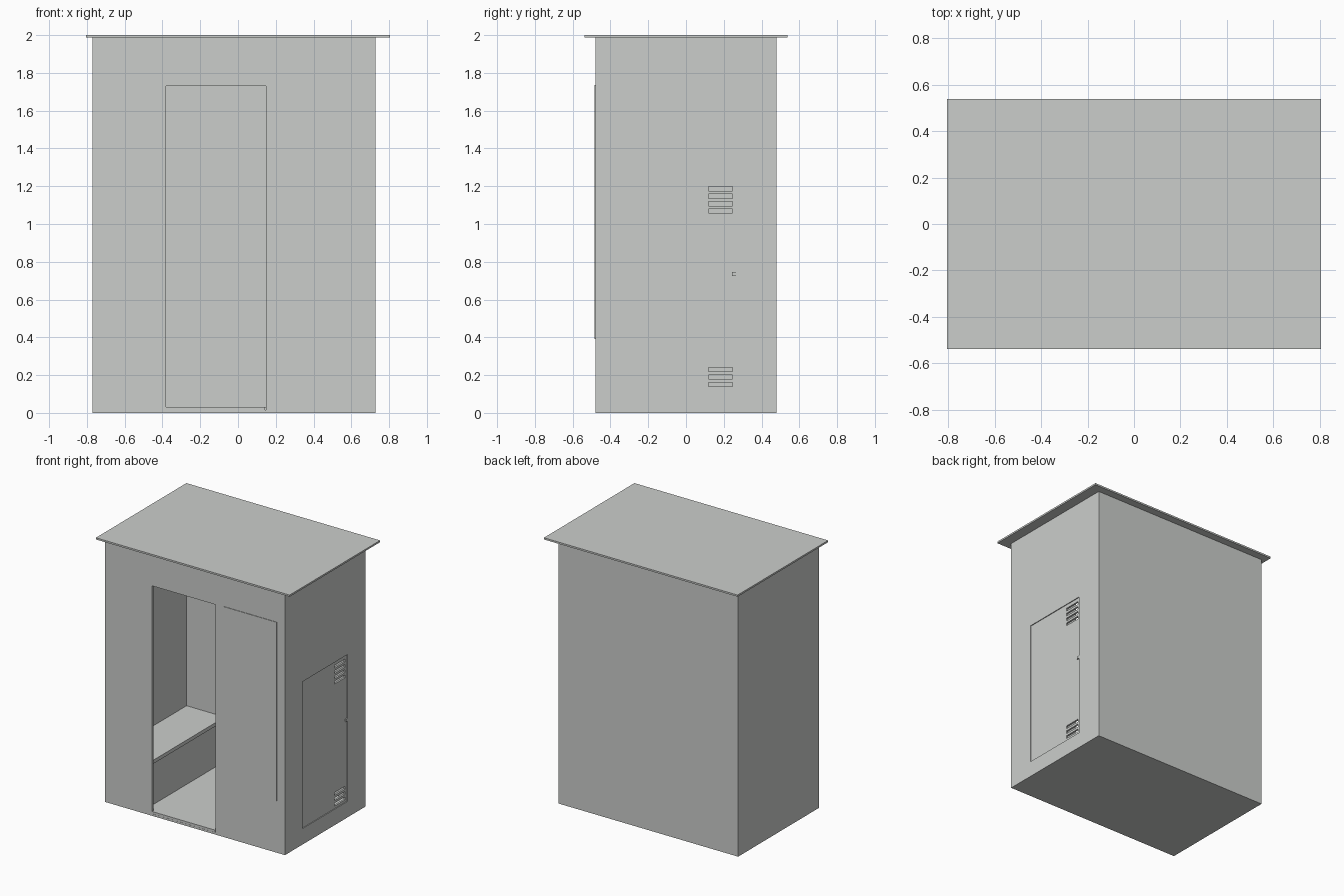
import bpy
import bmesh
from mathutils import Vector

if "Cube" in bpy.data.objects:
    bpy.data.objects.remove(bpy.data.objects["Cube"])

grey = bpy.data.materials.new("warm_grey")
grey.diffuse_color = (0.60, 0.615, 0.60, 1)
grey.use_nodes = True
grey.node_tree.nodes["Principled BSDF"].inputs["Base Color"].default_value = grey.diffuse_color


def box(name, x, y, z):
    """Box from (min, max) ranges on each axis."""
    bm = bmesh.new()
    bmesh.ops.create_cube(bm, size=1)
    lo, hi = Vector((x[0], y[0], z[0])), Vector((x[1], y[1], z[1]))
    for v in bm.verts:
        v.co = Vector([hi[i] if v.co[i] > 0 else lo[i] for i in range(3)])
    mesh = bpy.data.meshes.new(name)
    bm.to_mesh(mesh)
    bm.free()
    mesh.materials.append(grey)
    obj = bpy.data.objects.new(name, mesh)
    bpy.context.collection.objects.link(obj)
    return obj


def cut(target, name, x, y, z):
    """Subtract a box from the target, then remove the cutter."""
    cutter = box(name, x, y, z)
    cutter.hide_render = True
    mod = target.modifiers.new(name, 'BOOLEAN')
    mod.operation = 'DIFFERENCE'
    mod.solver = 'EXACT'
    mod.object = cutter
    bpy.context.view_layer.objects.active = target
    bpy.ops.object.modifier_apply(modifier=name)
    bpy.data.objects.remove(cutter)


X0, X1, Y, T = -0.77, 0.727, 0.48, 0.02

# Hollow cabin with a doorway in the front
cabin = box("cabin_walls", (X0, X1), (-Y, Y), (0, 1.988))
cut(cabin, "interior", (X0 + T, X1 - T), (-Y + T, Y - T), (0.012, 1.97))
cut(cabin, "doorway", (-0.38, 0.147), (-Y - 0.1, -Y + 0.1), (0.015, 1.73))

# Recessed service hatch on the right with two groups of vent slots
cut(cabin, "hatch_recess", (X1 - 0.006, X1 + 0.1), (-0.27, 0.266), (0.12, 1.225))
for z in (0.15, 0.19, 0.23, 1.068, 1.107, 1.147, 1.187):
    cut(cabin, "vent_slot", (X1 - 0.1, X1 + 0.1), (0.118, 0.245), (z - 0.011, z + 0.011))
box("hatch_knob", (X1 - 0.01, X1 + 0.002), (0.244, 0.265), (0.726, 0.747))

# Flat overhanging roof
box("roof", (-0.806, 0.806), (-0.538, 0.538), (1.987, 2.0))

# Sliding door leaf, pushed open against the front wall
box("sliding_door", (0.22, 0.66), (-Y - 0.004, -Y + 0.002), (0.39, 1.735))

# Floor and threshold
box("floor", (X0 + 0.015, X1 - 0.015), (-Y + 0.015, Y - 0.015), (0.01, 0.03))
box("threshold", (-0.38, 0.142), (-Y + 0.001, -Y + 0.03), (0.013, 0.032))

# Bench along the left wall
box("bench_base", (X0 + 0.015, -0.44), (-Y + 0.015, Y - 0.015), (0.025, 0.345))
box("bench_top", (X0 + 0.015, -0.432), (-Y + 0.015, Y - 0.015), (0.343, 0.37))
